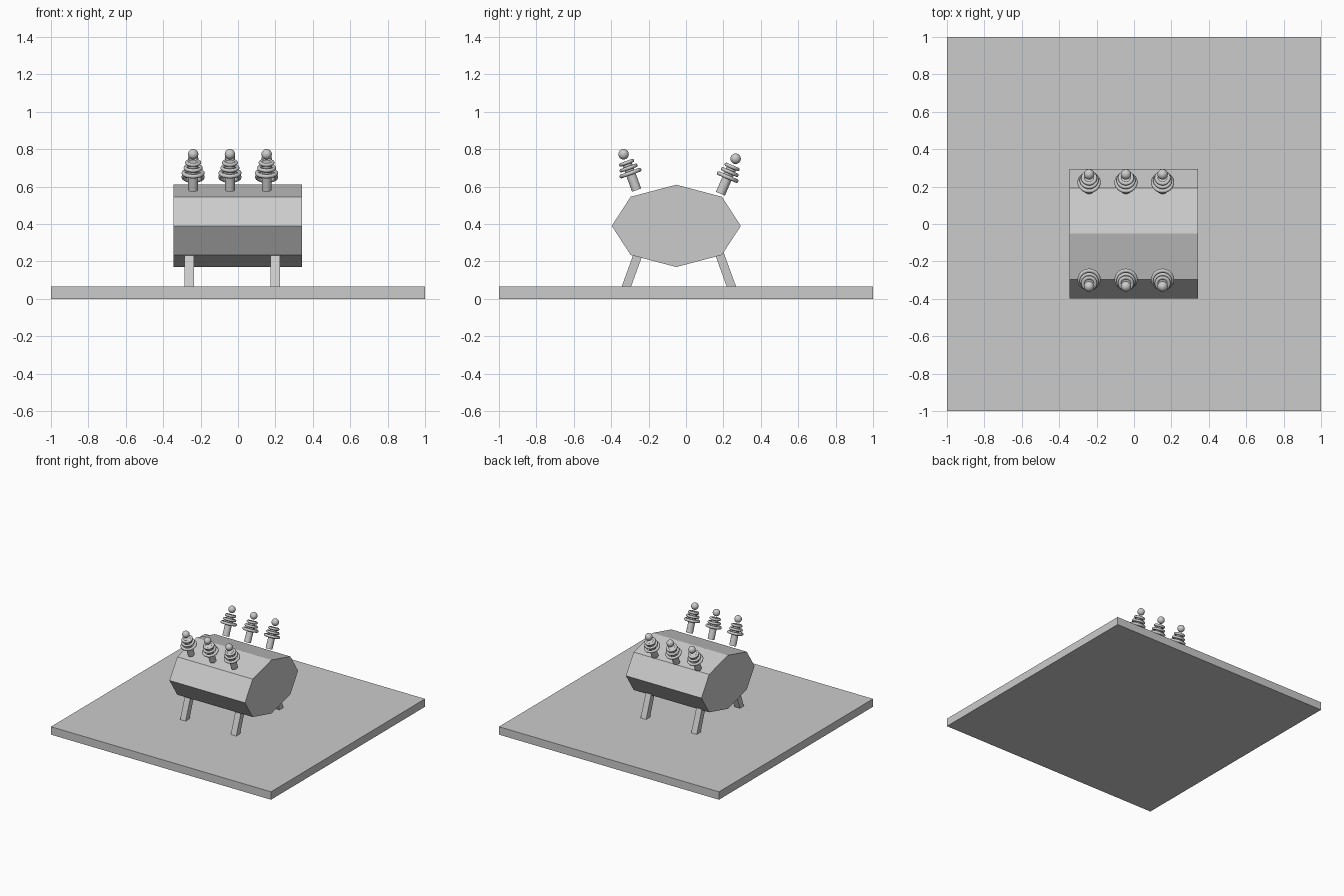
import bpy
from math import radians, pi, sin, cos
from mathutils import Vector, Matrix

if "Cube" in bpy.data.objects:
    bpy.data.objects.remove(bpy.data.objects["Cube"])


def finish(name, smooth=False):
    ob = bpy.context.object
    ob.name = name
    if smooth:
        bpy.ops.object.shade_smooth_by_angle(angle=radians(40))
    return ob


def box(name, matrix, size):
    bpy.ops.mesh.primitive_cube_add(size=1)
    ob = finish(name)
    ob.data.transform(matrix @ Matrix.Diagonal((*size, 1)))
    return ob


# Base slab
box("base_slab", Matrix.Translation((0, 0, 0.0325)), (2, 2, 0.065))

# Octagonal tank, stretched into an oval section along x
bpy.ops.mesh.primitive_cylinder_add(vertices=8, radius=1, depth=0.686)
tank = finish("tank")
tank.data.transform(Matrix.Translation((-0.002, -0.052, 0.39))
                    @ Matrix.Diagonal((1, 0.345, 0.22, 1))
                    @ Matrix.Rotation(pi / 2, 4, 'Y'))

# Splayed legs, feet sunk into the slab and tops into the tank
for side, label in ((-1, "front"), (1, "back")):
    for x, end in ((-0.26, "left"), (0.2, "right")):
        foot = Vector((x, -0.038 + side * 0.281, 0.065))
        m = (Matrix.Translation(foot) @ Matrix.Rotation(side * radians(20), 4, 'X')
             @ Matrix.Translation((0, 0, 0.08)))
        box(f"{label}_{end}_leg", m, (0.05, 0.047, 0.21))


# Insulator: rod, three shrinking rings and a ball on a tilted axis
def bushing(label, foot, tilt):
    axis = Vector((0, -sin(tilt), cos(tilt)))
    rot = (tilt, 0, 0)
    bpy.ops.mesh.primitive_cylinder_add(vertices=24, radius=0.026, depth=0.162,
                                        location=foot + axis * 0.081, rotation=rot)
    finish(f"{label}_rod", True)
    rings = ((0.097, 0.051, 0.011), (0.126, 0.041, 0.010), (0.156, 0.033, 0.010))
    for i, (h, major, minor) in enumerate(rings):
        bpy.ops.mesh.primitive_torus_add(major_segments=32, minor_segments=10,
                                         major_radius=major, minor_radius=minor,
                                         location=foot + axis * h, rotation=rot)
        finish(f"{label}_ring_{i + 1}", True)
    bpy.ops.mesh.primitive_uv_sphere_add(segments=24, ring_count=12, radius=0.028,
                                         location=foot + axis * 0.204)
    finish(f"{label}_ball", True)


for i, x in enumerate((-0.24, -0.043, 0.153)):
    bushing(f"front_bushing_{i + 1}", Vector((x, -0.264, 0.581)), radians(20))
    bushing(f"back_bushing_{i + 1}", Vector((x, 0.184, 0.562)), radians(-23.5))
